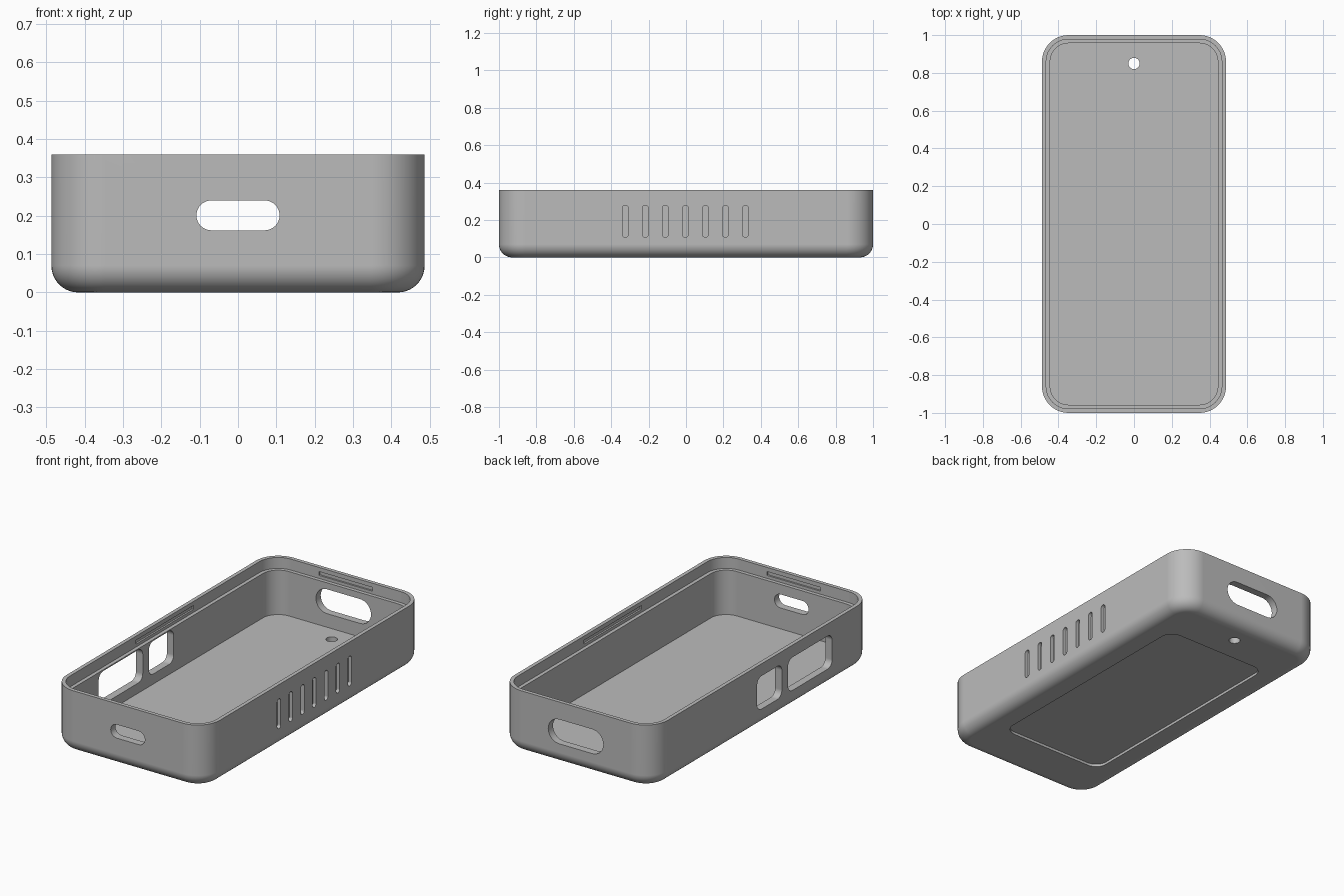
import bpy, bmesh, math
from mathutils import Matrix, Vector

HX, HY, HZ = 0.487, 1.0, 0.36      # half width, half length, height
CORNER, FILLET = 0.14, 0.07
WALL, LIP, LEDGE_Z, FLOOR_Z = 0.043, 0.022, 0.297, 0.042

if "Cube" in bpy.data.objects:
    bpy.data.objects.remove(bpy.data.objects["Cube"], do_unlink=True)


def rounded_rect(hx, hy, r, steps=12):
    """Outline of a rectangle with round corners, counter-clockwise."""
    pts = []
    for q, (sx, sy) in enumerate([(1, 1), (-1, 1), (-1, -1), (1, -1)]):
        for i in range(steps + 1):
            a = math.pi / 2 * (q + i / steps)
            pts.append((sx * (hx - r) + r * math.cos(a),
                        sy * (hy - r) + r * math.sin(a)))
    return pts


def loft(bm, loops):
    """Skin a stack of equal loops and cap both ends."""
    rings = [[bm.verts.new(p) for p in loop] for loop in loops]
    n = len(rings[0])
    for a, b in zip(rings, rings[1:]):
        for i in range(n):
            j = (i + 1) % n
            bm.faces.new((a[i], a[j], b[j], b[i]))
    bm.faces.new(rings[0][::-1])
    bm.faces.new(rings[-1])


def finish(bm, name):
    bmesh.ops.remove_doubles(bm, verts=bm.verts, dist=1e-5)
    bmesh.ops.recalc_face_normals(bm, faces=bm.faces)
    mesh = bpy.data.meshes.new(name)
    bm.to_mesh(mesh)
    bm.free()
    obj = bpy.data.objects.new(name, mesh)
    bpy.context.scene.collection.objects.link(obj)
    return obj


# Open tray: outer fillet, wall, stepped rim, inner wall, floor
profile = []
for i in range(11):
    a = math.pi / 2 * i / 10
    profile.append((FILLET * (1 - math.sin(a)), FILLET * (1 - math.cos(a))))
profile += [(0, HZ), (LIP, HZ), (LIP, LEDGE_Z), (WALL, LEDGE_Z), (WALL, FLOOR_Z)]
bm = bmesh.new()
loft(bm, [[(x, y, z) for x, y in rounded_rect(HX - d, HY - d, CORNER - d)]
          for d, z in profile])
case = finish(bm, "case_shell")

# Cutters: every opening is a round-cornered prism along one axis
AXES = {
    "x": Matrix(((0, 0, 1), (1, 0, 0), (0, 1, 0))),
    "y": Matrix(((-1, 0, 0), (0, 0, 1), (0, 1, 0))),
    "z": Matrix.Identity(3),
}
cut = bmesh.new()


def opening(axis, centre, w, h, r, depth):
    m = AXES[axis]
    outline = rounded_rect(w / 2, h / 2, min(r, 0.4999 * min(w, h)), 8)
    loft(cut, [[m @ Vector((u, v, s * depth / 2)) + Vector(centre) for u, v in outline]
               for s in (-1, 1)])


# Front port and wider back port
opening("y", (0, -HY, 0.201), 0.217, 0.078, 1, 0.2)
opening("y", (0, HY, 0.19), 0.35, 0.14, 1, 0.2)
# Two windows in the -x wall
opening("x", (-HX, -0.43, 0.195), 0.4, 0.19, 0.04, 0.2)
opening("x", (-HX, -0.062, 0.195), 0.225, 0.19, 0.04, 0.2)
# Row of blind grip slots on the +x wall
for i in range(-3, 4):
    opening("x", (HX, i * 0.107 - 0.003, 0.193), 0.032, 0.171, 1, 0.04)
# Snap grooves inside the lip
for s in (-1, 1):
    opening("x", (s * (HX - LIP), 0, 0.325), 0.52, 0.022, 0.002, 0.02)
    opening("y", (0, s * (HY - LIP), 0.325), 0.34, 0.022, 0.002, 0.02)
# Floor hole and shallow recess underneath
opening("z", (0, 0.85, 0.02), 0.06, 0.06, 1, 0.2)
opening("z", (0, 0, 0), 0.66, 1.4, 0.07, 0.03)

cutters = finish(cut, "opening_cutters")
cutters.hide_render = True

bpy.ops.object.select_all(action="DESELECT")
bpy.context.view_layer.objects.active = case
case.select_set(True)
mod = case.modifiers.new("openings", "BOOLEAN")
mod.operation, mod.solver, mod.object = "DIFFERENCE", "EXACT", cutters
bpy.ops.object.modifier_apply(modifier=mod.name)
bpy.data.objects.remove(cutters, do_unlink=True)

# Smooth rounds with crisp edges and flat walls
bpy.ops.object.shade_smooth_by_angle(angle=math.radians(30))
normals = case.modifiers.new("flat_walls", "WEIGHTED_NORMAL")
normals.keep_sharp = True

# Plain grey plastic
grey = bpy.data.materials.new("grey plastic")
grey.use_nodes = True
grey.diffuse_color = (0.5, 0.5, 0.5, 1)
grey.node_tree.nodes["Principled BSDF"].inputs["Base Color"].default_value = (0.5, 0.5, 0.5, 1)
case.data.materials.clear()
case.data.materials.append(grey)
